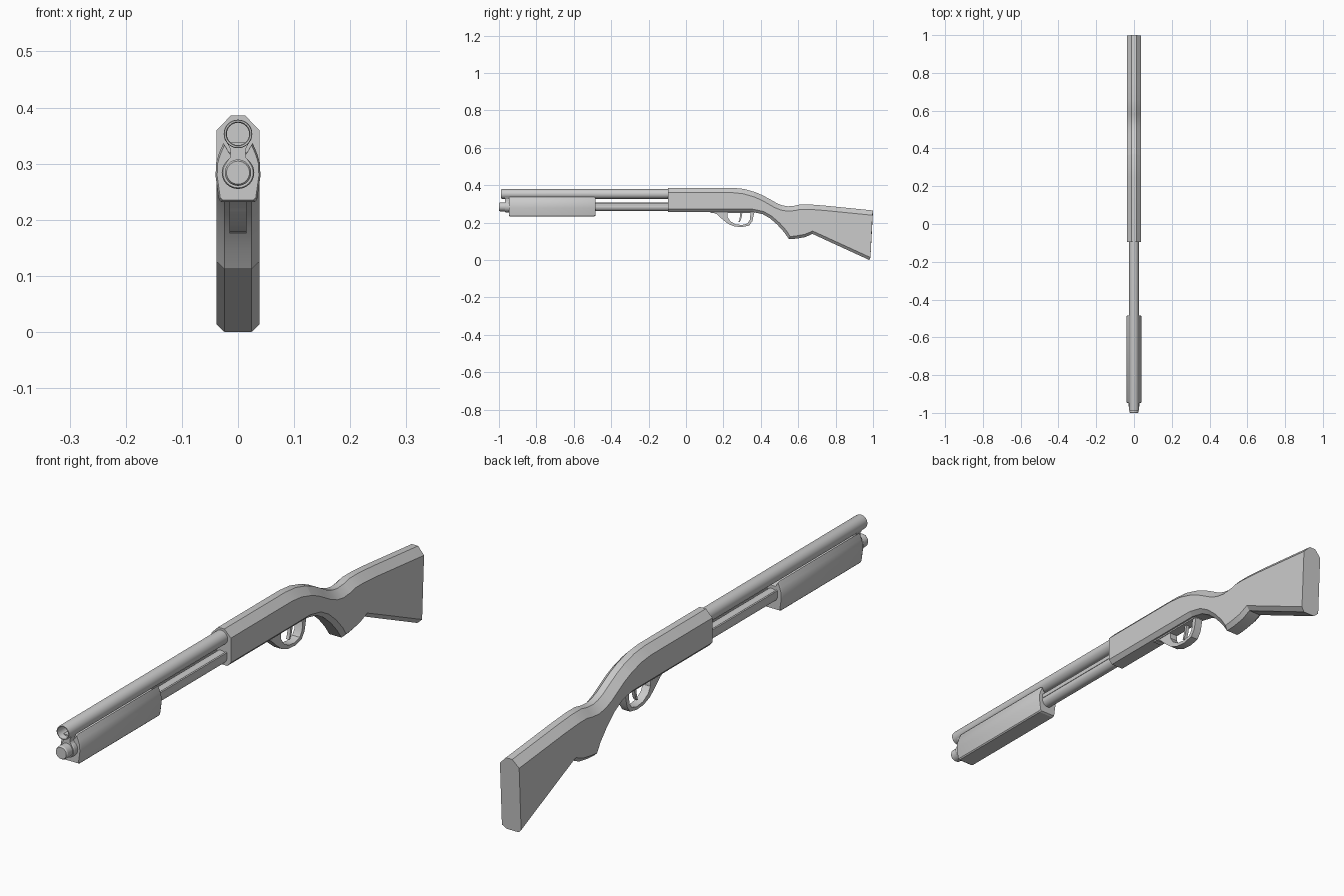
import bpy, bmesh, math
from mathutils import Vector

if "Cube" in bpy.data.objects:
    bpy.data.objects.remove(bpy.data.objects["Cube"])


def make(name, verts, faces, smooth=25):
    me = bpy.data.meshes.new(name)
    me.from_pydata(verts, [], faces)
    bm = bmesh.new()
    bm.from_mesh(me)
    bmesh.ops.recalc_face_normals(bm, faces=bm.faces)
    bm.to_mesh(me)
    bm.free()
    ob = bpy.data.objects.new(name, me)
    bpy.context.collection.objects.link(ob)
    bpy.ops.object.select_all(action='DESELECT')
    bpy.context.view_layer.objects.active = ob
    ob.select_set(True)
    bpy.ops.object.shade_smooth_by_angle(angle=math.radians(smooth))
    return ob


def loft(name, rings, close=False, smooth=25):
    """Skin a list of equal rings; cap the ends unless the loft is closed."""
    n, m = len(rings[0]), len(rings)
    faces = []
    for i in range(m if close else m - 1):
        for j in range(n):
            k, a, b = (j + 1) % n, i * n, ((i + 1) % m) * n
            faces.append((a + j, a + k, b + k, b + j))
    if not close:
        faces += [tuple(range(n)), tuple(range((m - 1) * n, m * n))]
    return make(name, [p for r in rings for p in r], faces, smooth)


def turned(name, z, steps, n=32):
    """Round part along y from (y, radius) steps."""
    rings = [[(r * math.cos(2 * math.pi * i / n), y, z + r * math.sin(2 * math.pi * i / n))
              for i in range(n)] for y, r in steps]
    return loft(name, rings)


def box(name, x0, x1, y0, y1, z0, z1):
    return loft(name, [[(x0, y, z0), (x1, y, z0), (x1, y, z1), (x0, y, z1)] for y in (y0, y1)])


# Body: pairs of top (y, z) and bottom (y, z) from receiver to butt
sections = [
    (-.095, .386, -.095, .257), (.25, .386, .29, .257), (.31, .380, .33, .257),
    (.37, .363, .355, .257), (.41, .346, .41, .245), (.45, .324, .45, .222),
    (.485, .304, .49, .187), (.515, .292, .525, .148), (.545, .287, .55, .112),
    (.58, .290, .59, .114), (.61, .297, .64, .123), (.66, .297, .675, .140),
    (.74, .291, .74, .110), (1.0, .265, .98, .0)]
tops = [Vector(s[:2]) for s in sections]
lows = [Vector(s[2:]) for s in sections]


def inset(line, i, d):
    """Point i of a line moved by d at right angles to the line."""
    t = (line[min(i + 1, len(line) - 1)] - line[max(i - 1, 0)]).normalized()
    return line[i] + Vector((-t.y, t.x)) * d


HALF = .038
rings = []
for i, (t, b) in enumerate(zip(tops, lows)):
    t2, b2 = inset(tops, i, -.026), inset(lows, i, .015)
    side = [(.0125, *t), (HALF, *t2), (HALF, *b2), (.024, *b)]
    rings.append(side + [(-x, y, z) for x, y, z in reversed(side)])
loft("receiver", rings[:4])
loft("stock", rings[3:])

# Barrel with open bore, magazine tube with cap
turned("barrel", .353, [(-.5, .020), (-.985, .020), (-.99, .0215), (-.99, .0245),
                        (-.985, .0255), (-.08, .0255)])
turned("magazine_tube", .284, [(-.96, .0225), (-.08, .0225)])
turned("magazine_cap", .284, [(-1.0, .0205), (-.995, .0235), (-.955, .0235)])

# Clamp joining barrel and tube
turned("clamp_ring", .284, [(-.968, .027), (-.964, .029), (-.94, .029)])
web = [(.022, .300), (.013, .313), (.013, .325), (.020, .338)]
web += [(-x, z) for x, z in reversed(web)]
loft("clamp_web", [[(x, y, z) for x, z in web] for y in (-.968, -.94)])

# Sliding fore-end with a channel under the barrel
half = [(.016, .320), (.026, .337), (.034, .318), (.039, .302), (.040, .278), (.034, .236), (.030, .232)]
outline = half + [(-x, z) for x, z in reversed(half)]


def scaled(y, s):
    return [(x * s, y, .284 + (z - .284) * s) for x, z in outline]


loft("fore_end", [scaled(-.947, .93), scaled(-.940, 1), scaled(-.492, 1), scaled(-.485, .93)])

# Action bars running back from the fore-end
for tag, s in (("left", -1), ("right", 1)):
    box("action_bar_" + tag, s * .017, s * .0235, -.5, -.08, .290, .305)

# Trigger guard, plate and trigger
outer = [(.13, .258), (.165, .245), (.195, .217), (.225, .193), (.260, .179),
         (.300, .176), (.338, .184), (.355, .208), (.366, .258)]
inner = [(.217, .258), (.223, .245), (.222, .230), (.236, .208), (.265, .191),
         (.300, .187), (.328, .195), (.341, .215), (.346, .258)]
W = .015
loft("trigger_guard", [[(-W, *o), (W, *o), (W, *i), (-W, *i)] for o, i in zip(outer, inner)], smooth=35)
box("trigger_plate", -.018, .018, .13, .366, .252, .262)
blade = [(.290, .302, .258), (.289, .299, .235), (.285, .294, .216), (.280, .286, .202)]
loft("trigger", [[(-.006, a, z), (.006, a, z), (.006, b, z), (-.006, b, z)] for a, b, z in blade], smooth=35)
